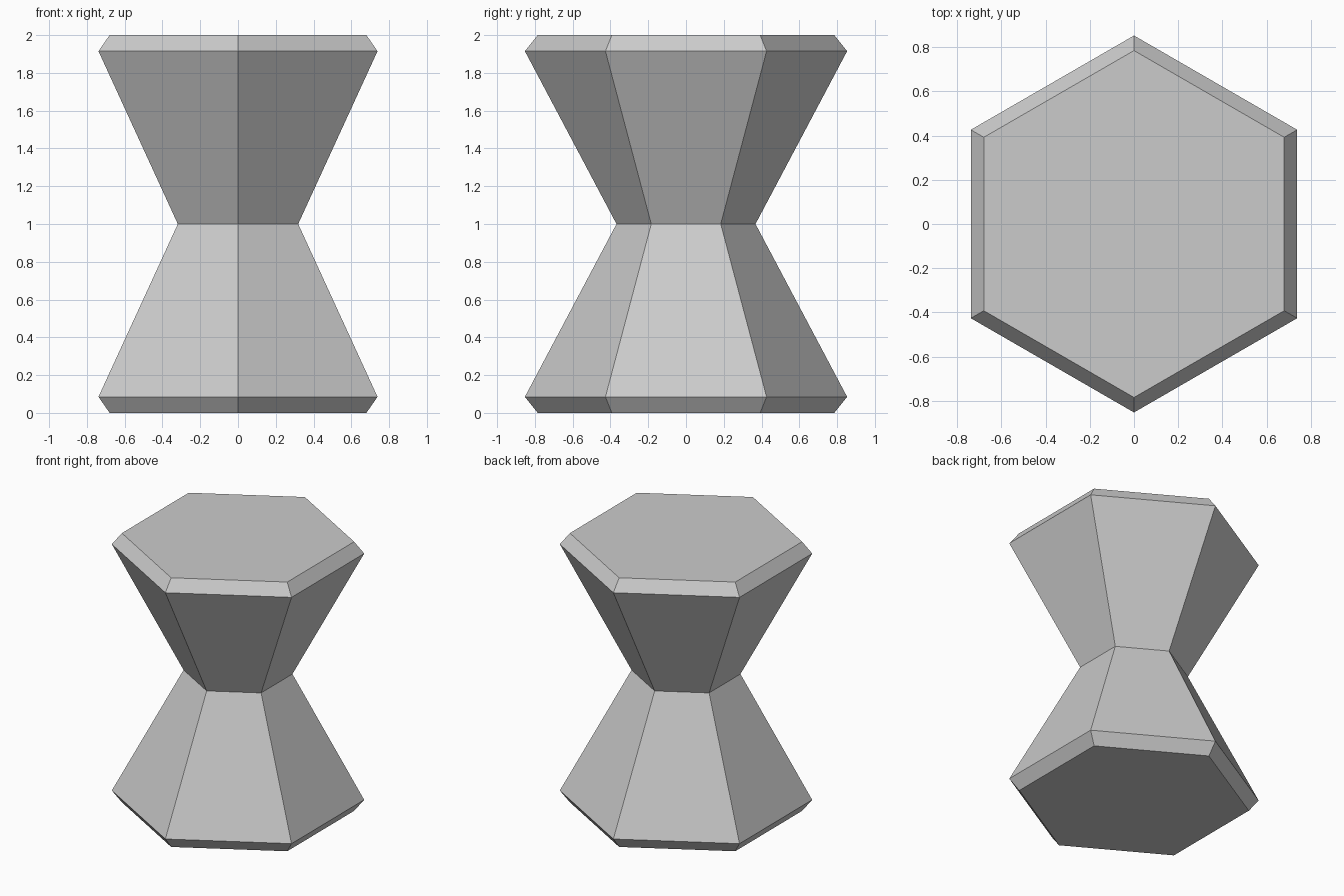
import bpy, bmesh
from math import sin, cos, pi

if "Cube" in bpy.data.objects:
    bpy.data.objects.remove(bpy.data.objects["Cube"])

SIDES = 6
# (corner radius, height) from the base up to the waist
HALF = [(0.785, 0.0), (0.853, 0.085), (0.368, 1.0)]
# mirror the lower half to get the full profile
PROFILE = HALF + [(r, 2.0 - z) for r, z in reversed(HALF[:-1])]

bm = bmesh.new()

# hexagonal rings with corners pointing along y
rings = []
for r, z in PROFILE:
    angles = [pi / 2 + 2 * pi * i / SIDES for i in range(SIDES)]
    rings.append([bm.verts.new((r * cos(a), r * sin(a), z)) for a in angles])

# side walls
for low, high in zip(rings, rings[1:]):
    for i in range(SIDES):
        j = (i + 1) % SIDES
        bm.faces.new((low[i], low[j], high[j], high[i]))

# flat caps
bm.faces.new(rings[0][::-1])
bm.faces.new(rings[-1])
bmesh.ops.recalc_face_normals(bm, faces=bm.faces[:])

mesh = bpy.data.meshes.new("hourglass_stool")
bm.to_mesh(mesh)
bm.free()
stool = bpy.data.objects.new("hourglass_stool", mesh)
bpy.context.collection.objects.link(stool)
